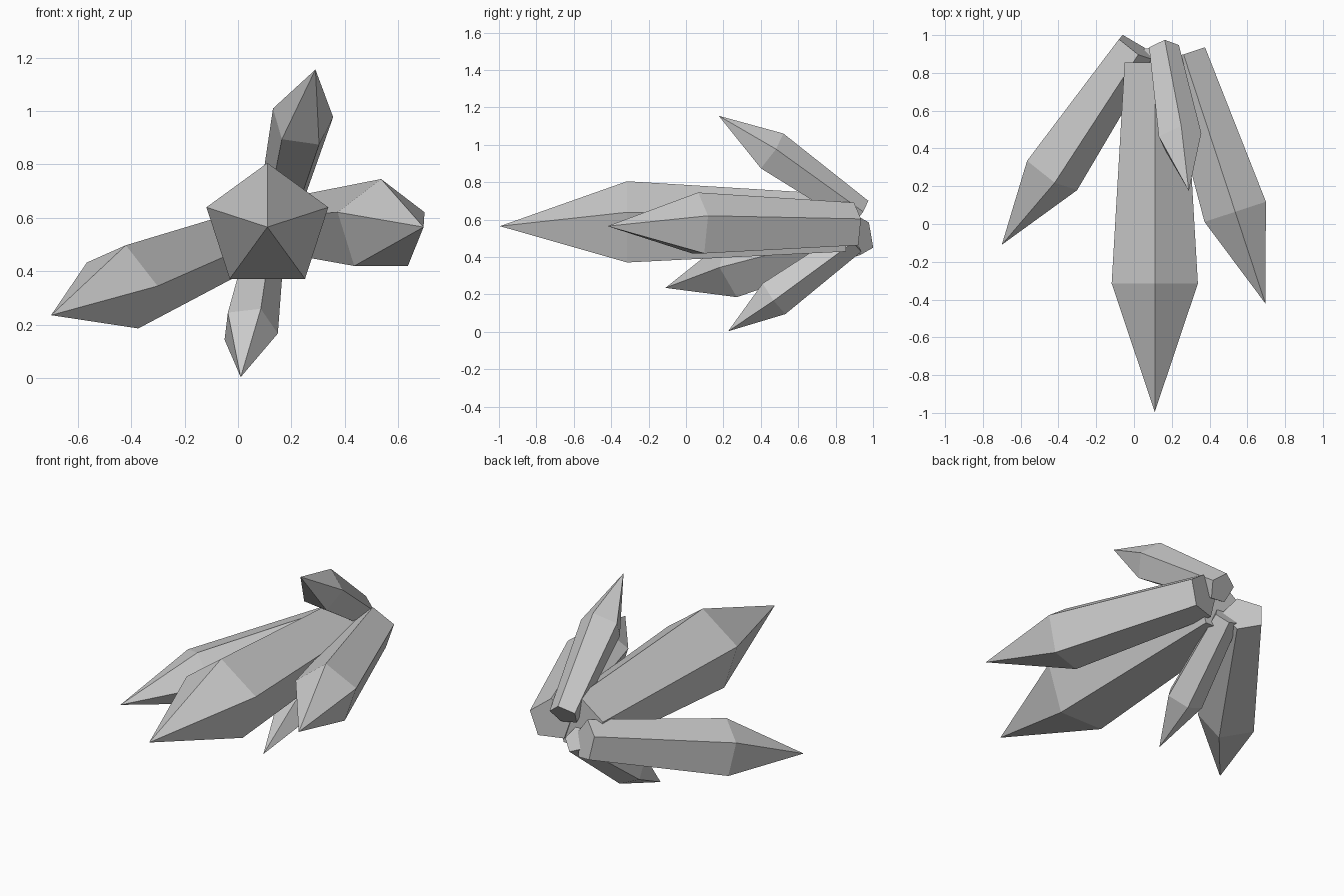
import bpy, bmesh
from math import cos, sin, tau
from mathutils import Vector

if "Cube" in bpy.data.objects:
    bpy.data.objects.remove(bpy.data.objects["Cube"])

# One pentagonal crystal, unit proportions scaled by size:
# narrow base ring, wide shoulder ring, pointed tip
BASE_R, SHOULDER_R = 0.168, 0.24
SHAFT, POINT = 1.17, 0.68


def crystal(name, tip, direction, ridge, size):
    axis = Vector(direction).normalized()
    up = Vector(ridge)
    up = (up - axis * up.dot(axis)).normalized()   # first ridge of the ring
    side = axis.cross(up)
    tip = Vector(tip)
    shoulder = tip - axis * POINT * size
    base = shoulder - axis * SHAFT * size
    bm = bmesh.new()

    def ring(center, radius):
        return [bm.verts.new(center + radius * size *
                             (up * cos(tau * i / 5) + side * sin(tau * i / 5)))
                for i in range(5)]

    low, high = ring(base, BASE_R), ring(shoulder, SHOULDER_R)
    apex = bm.verts.new(tip)
    for i in range(5):
        j = (i + 1) % 5
        bm.faces.new((low[i], low[j], high[j], high[i]))
        bm.faces.new((high[i], high[j], apex))
    bm.faces.new(low[::-1])
    bmesh.ops.recalc_face_normals(bm, faces=bm.faces)
    mesh = bpy.data.meshes.new(name)
    bm.to_mesh(mesh)
    bm.free()
    obj = bpy.data.objects.new(name, mesh)
    bpy.context.collection.objects.link(obj)


# Cluster fanning out from a common root at the back
crystal("main_crystal", (0.11, -0.995, 0.565), (0, -1, 0), (0, 0, 1), 1.0)
crystal("right_crystal", (0.695, -0.42, 0.565), (0.312, -0.95, 0), (0, 0, 1), 0.75)
crystal("left_crystal", (-0.70, -0.11, 0.235), (-0.547, -0.807, -0.22),
        (0.022, -0.051, 0.156), 0.7)
crystal("upper_crystal", (0.29, 0.175, 1.155), (0.144, -0.812, 0.565),
        (0.009, 0.064, 0.097), 0.5)
crystal("lower_crystal", (0.01, 0.225, 0.003), (-0.105, -0.8, -0.58),
        (0.043, -0.06, 0.078), 0.45)
